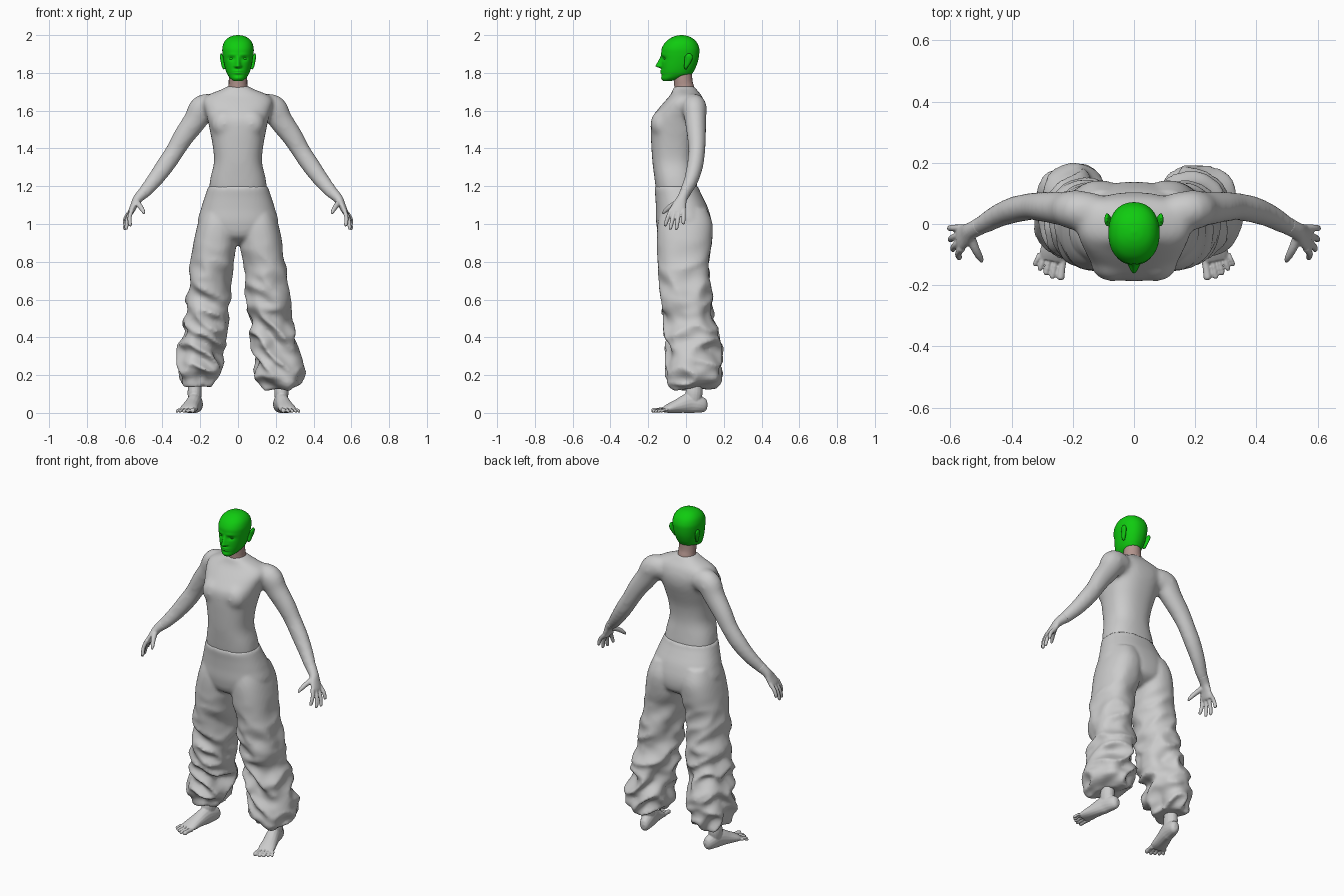
import bpy, bmesh
from math import sin, cos, pi, exp, copysign
from mathutils import Vector, noise


def refine(rows, k):
    """Catmull-Rom interpolation of number rows."""
    out = []
    for i in range(len(rows) - 1):
        a, b, c, d = (rows[max(i - 1, 0)], rows[i], rows[i + 1], rows[min(i + 2, len(rows) - 1)])
        for j in range(k):
            t = j / k
            out.append([0.5 * (2 * q + (r - p) * t + (2 * p - 5 * q + 4 * r - s) * t * t
                        + (3 * q - p - 3 * r + s) * t ** 3) for p, q, r, s in zip(a, b, c, d)])
    return out + [list(rows[-1])]


def loft(bm, rings, n=32, e=2.0, warp=None):
    """Skin superellipse rings given as (centre, half axis u, half axis v)."""
    loops = []
    for c, u, v in rings:
        loop = []
        for i in range(n):
            a = 2 * pi * i / n
            ca, sa = cos(a), sin(a)
            off = u * copysign(abs(ca) ** (2 / e), ca) + v * copysign(abs(sa) ** (2 / e), sa)
            co = c + off
            if warp:
                co = warp(co, off.normalized())
            loop.append(bm.verts.new(co))
        loops.append(loop)
    for p, q in zip(loops, loops[1:]):
        for i in range(n):
            j = (i + 1) % n
            bm.faces.new((p[i], p[j], q[j], q[i]))
    bm.faces.new(loops[0][::-1])
    bm.faces.new(loops[-1])


def slabs(bm, rows, k=5, s=1, **kw):
    """Horizontal rings from rows of z, x0, x1, y0, y1."""
    loft(bm, [(Vector((s * (x0 + x1) / 2, (y0 + y1) / 2, z)), Vector(((x1 - x0) / 2, 0, 0)),
               Vector((0, (y1 - y0) / 2, 0))) for z, x0, x1, y0, y1 in refine(rows, k)], **kw)


def tube(bm, rows, s=1, ref=(1, 0, 0), k=4, n=16):
    """Tube from rows of x, y, z, radius along ref, other radius."""
    rows = refine(rows, k)
    pts = [Vector((s * r[0], r[1], r[2])) for r in rows]
    ref = Vector((s * ref[0], ref[1], ref[2]))
    rings = []
    for i, p in enumerate(pts):
        t = (pts[min(i + 1, len(pts) - 1)] - pts[max(i - 1, 0)]).normalized()
        u = (ref - t * ref.dot(t)).normalized()
        rings.append((p, u * rows[i][3], t.cross(u) * rows[i][4]))
    loft(bm, rings, n)


def blob(bm, c, r):
    """Ellipsoid."""
    new = bmesh.ops.create_uvsphere(bm, u_segments=24, v_segments=16, radius=1)['verts']
    for v in new:
        v.co = Vector(c) + Vector(a * b for a, b in zip(v.co, r))


def finish(name, bm, voxel=0, smooth=0, mat=None):
    bmesh.ops.recalc_face_normals(bm, faces=bm.faces)
    for f in bm.faces:
        f.smooth = True
    me = bpy.data.meshes.new(name)
    bm.to_mesh(me)
    bm.free()
    ob = bpy.data.objects.new(name, me)
    bpy.context.collection.objects.link(ob)
    if voxel:
        m = ob.modifiers.new("merge", 'REMESH')
        m.mode, m.voxel_size, m.use_smooth_shade = 'VOXEL', voxel, True
    if smooth:
        m = ob.modifiers.new("soften", 'SMOOTH')
        m.factor, m.iterations = 0.5, smooth
    if mat:
        me.materials.append(mat)


def colour(name, rgb):
    m = bpy.data.materials.new(name)
    m.diffuse_color = (*rgb, 1)
    return m


def g(d, w):
    return exp(-(d / w) ** 2)


# Head: skull loft with nose, eye sockets, brow and lips pushed out of it
def face(co, out):
    x, z = abs(co.x), co.z
    if co.y < -0.05:
        up = max(0, min(1, (1.893 - z) / 0.055)) * max(0, min(1, (z - 1.822) / 0.012))
        push = 0.031 * up * g(x, 0.007 + 0.007 * up)
        push += 0.006 * g(x - 0.012, 0.007) * g(z - 1.832, 0.008)
        push -= 0.009 * g(x - 0.034, 0.018) * g(z - 1.876, 0.012)
        push += 0.003 * g(x - 0.03, 0.025) * g(z - 1.896, 0.009)
        push += 0.007 * g(x, 0.022) * (g(z - 1.811, 0.006) + g(z - 1.799, 0.006))
        push += 0.004 * g(x, 0.02) * g(z - 1.772, 0.01)
        co.y -= push
    return co


green = colour("green", (0.005, 0.6, 0.005))
bm = bmesh.new()
head = [(1.757, .022, -.120, -.08), (1.77, .040, -.127, -.03), (1.79, .055, -.128, .025),
        (1.81, .064, -.129, .042), (1.835, .071, -.130, .054), (1.865, .077, -.130, .064),
        (1.90, .082, -.131, .070), (1.93, .083, -.128, .070), (1.96, .075, -.111, .058),
        (1.982, .057, -.085, .036), (1.995, .032, -.057, .010), (2.0, .006, -.03, -.02)]
slabs(bm, [(z, -w, w, a, b) for z, w, a, b in head], k=7, n=112, e=2.2, warp=face)
for s in (-1, 1):
    blob(bm, (s * .033, -.106, 1.876), (.014, .012, .008))
    tube(bm, [(.070, -.002, 1.822, .006, .006), (.076, .0, 1.834, .010, .010),
              (.081, .008, 1.858, .010, .017), (.087, .014, 1.882, .009, .021),
              (.089, .014, 1.894, .007, .016), (.088, .012, 1.902, .002, .005)], s)
finish("head", bm, mat=green)

# Neck
bm = bmesh.new()
slabs(bm, [(1.69, -.058, .058, -.06, .05), (1.73, -.050, .050, -.062, .042),
           (1.76, -.049, .049, -.064, .034), (1.81, -.048, .048, -.07, .032)], n=40)
finish("neck", bm, mat=colour("skin", (0.45, 0.3, 0.27)))

# Shirt: torso loft, bust and arms melted together
bm = bmesh.new()
torso = [(1.15, .15, -.15, .06), (1.19, .153, -.16, .06), (1.25, .145, -.168, .053),
         (1.33, .127, -.178, .045), (1.42, .135, -.184, .055), (1.50, .15, -.187, .08),
         (1.56, .163, -.182, .099), (1.61, .178, -.146, .104), (1.65, .185, -.112, .096),
         (1.68, .165, -.085, .083), (1.70, .12, -.074, .066), (1.717, .076, -.069, .053),
         (1.73, .062, -.064, .045)]
slabs(bm, [(z, -w, w, a, b) for z, w, a, b in torso], n=56, e=2.4)
arm = [(.12, .04, 1.62, .065), (.185, .045, 1.613, .073), (.225, .05, 1.55, .064),
       (.29, .056, 1.46, .056), (.335, .057, 1.385, .050), (.385, .048, 1.31, .049),
       (.44, .028, 1.235, .043), (.49, 0, 1.175, .036), (.53, -.02, 1.135, .028)]
for s in (-1, 1):
    blob(bm, (s * .07, -.128, 1.53), (.072, .060, .075))
    tube(bm, [r[:3] + (r[3] * .9, r[3]) for r in arm], s, ref=(0, 1, 0), n=28)
finish("shirt", bm, voxel=.011, smooth=14)

# Hands: palm, four fingers and thumb
bm = bmesh.new()
fingers = [(-.080, (.572, -.112, .988)), (-.057, (.594, -.085, .970)),
           (-.034, (.603, -.052, .969)), (-.012, (.606, -.014, 1.0))]
for s in (-1, 1):
    tube(bm, [(.50, -.005, 1.165, .029, .031), (.532, -.022, 1.132, .028, .025),
              (.55, -.035, 1.1, .037, .019), (.566, -.046, 1.065, .043, .016),
              (.571, -.048, 1.052, .036, .011)], s, ref=(0, 1, 0))
    for y, tip in fingers:
        base, tip = Vector((.562, y, 1.075)), Vector(tip)
        mid = base.lerp(tip, .5) + Vector((.007, 0, .003))
        tube(bm, [(*base, .0115, .012), (*mid, .011, .011), (*base.lerp(tip, .92), .0095, .0095),
                  (*tip, .004, .004)], s, ref=(0, 1, 0), n=12)
    tube(bm, [(.536, -.04, 1.115, .017, .017), (.518, -.082, 1.093, .014, .014),
              (.503, -.11, 1.07, .011, .011), (.496, -.124, 1.053, .005, .005)], s, n=12)
finish("hands", bm, voxel=.0045, smooth=2)


# Trousers: pelvis and two baggy legs with broad ridged folds growing downward
def folds(co, out):
    amp = 0.036 * max(0, min(1, (0.93 - co.z) / 0.55))
    r = 1 - 2.6 * abs(noise.noise(Vector((co.x * 6, co.y * 6, co.z * 9 + co.x * 5))))
    r += 0.3 * noise.noise(Vector((co.x * 14, co.y * 14, co.z * 20)))
    return co + out * amp * (r - .45) + Vector((0, 0, -amp * .3 * r))


bm = bmesh.new()
pelvis = [(.89, .05, -.06, .06), (.93, .15, -.135, .125), (1.0, .211, -.157, .137),
          (1.08, .196, -.159, .118), (1.14, .177, -.162, .09), (1.18, .164, -.166, .071),
          (1.2, .157, -.165, .067)]
slabs(bm, [(z, -w, w, a, b) for z, w, a, b in pelvis], n=64, e=2.3)
leg = [(.145, .155, .285, -.055, .125), (.18, .125, .30, -.085, .165), (.25, .09, .318, -.1, .18),
       (.33, .085, .31, -.1, .178), (.43, .07, .295, -.11, .163), (.55, .055, .28, -.12, .14),
       (.68, .04, .265, -.137, .128), (.8, .025, .25, -.147, .122), (.9, .009, .235, -.153, .137),
       (1.0, .004, .213, -.15, .14), (1.08, .02, .185, -.13, .11)]
for s in (-1, 1):
    drop = .02 if s > 0 else 0
    slabs(bm, [(r[0] - drop * (r[0] < .3), r[1], r[2] + drop * (r[0] < .3), r[3], r[4])
               for r in leg], k=9, s=s, n=96, e=2.3, warp=folds)
finish("trousers", bm, voxel=.01, smooth=3)

# Bare feet: ankle, foot and toes
bm = bmesh.new()
across, ahead = Vector((.97, .24, 0)), Vector((.22, -.97, 0))
for s in (-1, 1):
    tube(bm, [(.225, .045, .26, .043, .048), (.228, .045, .15, .036, .042),
              (.23, .042, .1, .037, .045), (.228, .035, .04, .03, .037)], s)
    tube(bm, [(.211, .112, .035, .012, .015), (.213, .1, .037, .026, .034),
              (.22, .07, .045, .035, .045), (.23, .02, .052, .038, .054),
              (.247, -.04, .037, .042, .038), (.26, -.09, .024, .047, .025),
              (.266, -.118, .016, .043, .015)], s, ref=across)
    for i, (t, size, length) in enumerate([(-.035, .013, .06), (-.012, .0095, .062), (.008, .009, .056),
                                           (.027, .0085, .047), (.044, .008, .036)]):
        base = Vector((.266, -.108, .016)) + across * t
        tip = base + ahead * length + across * t * .15
        tube(bm, [(*base, size, size), (*base.lerp(tip, .5), size * .9, size * .9),
                  (tip.x, tip.y, size, size, size * .95),
                  (tip.x + .001, tip.y - .007, size, size * .5, size * .5)], s, ref=across, n=12)
finish("feet", bm, voxel=.004, smooth=2)
